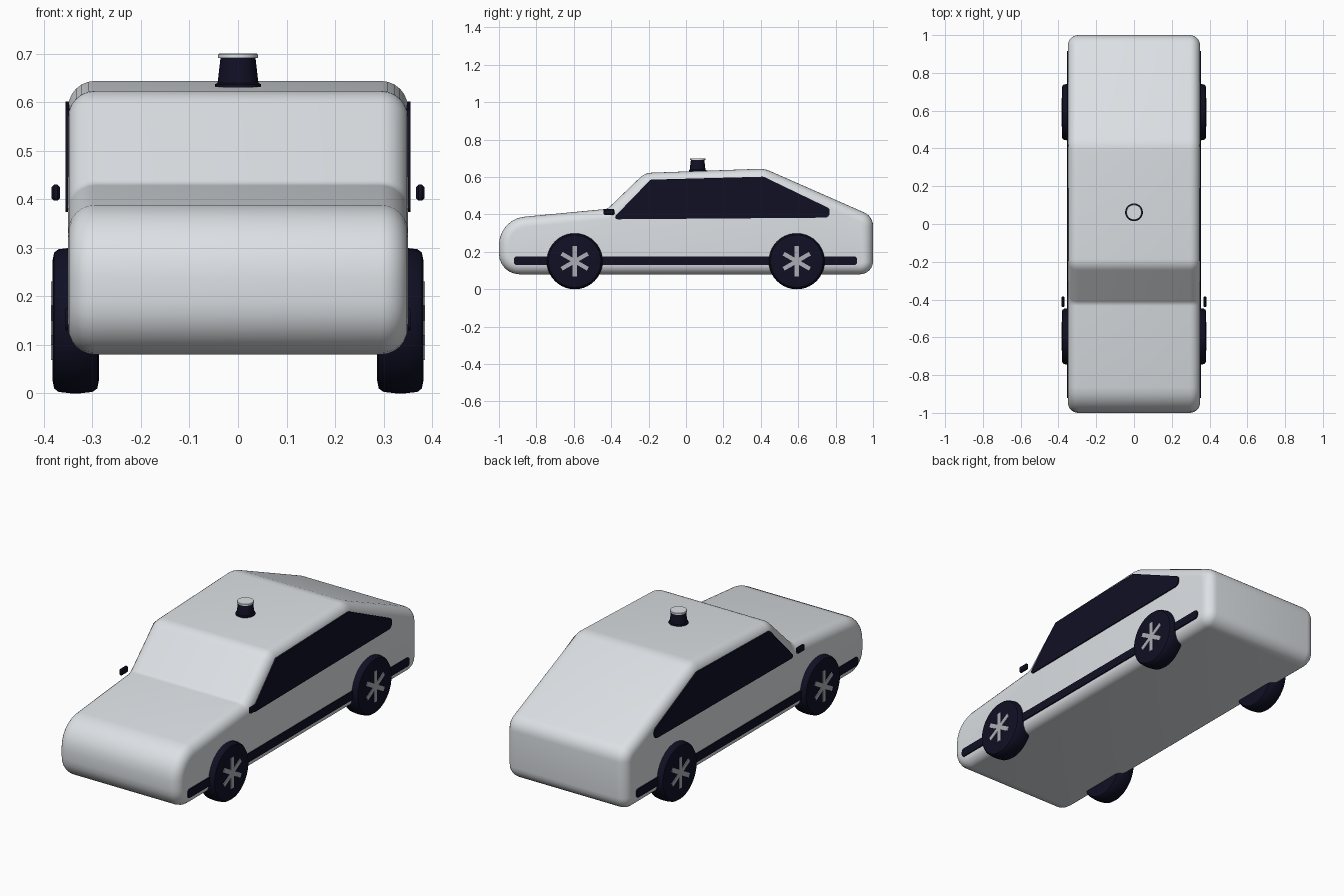
import bpy, bmesh, math
from mathutils import Vector, Matrix

if "Cube" in bpy.data.objects:
    bpy.data.objects.remove(bpy.data.objects["Cube"])


def material(name, rgb):
    m = bpy.data.materials.new(name)
    m.use_nodes = True
    m.diffuse_color = (*rgb, 1)
    node = next(n for n in m.node_tree.nodes if n.type == 'BSDF_PRINCIPLED')
    node.inputs["Base Color"].default_value = (*rgb, 1)
    return m


PAINT = material("pale grey paint", (0.72, 0.75, 0.78))
DARK = material("dark navy", (0.005, 0.005, 0.018))
METAL = material("spoke grey", (0.42, 0.42, 0.47))


def finish(name, bm, mat):
    bmesh.ops.recalc_face_normals(bm, faces=bm.faces)
    me = bpy.data.meshes.new(name)
    bm.to_mesh(me)
    bm.free()
    me.materials.append(mat)
    ob = bpy.data.objects.new(name, me)
    bpy.context.collection.objects.link(ob)
    bpy.ops.object.select_all(action='DESELECT')
    ob.select_set(True)
    bpy.context.view_layer.objects.active = ob
    bpy.ops.object.shade_smooth_by_angle(angle=math.radians(35))
    return ob


def rounded(corners, inset=0.0, steps=6):
    """Clockwise (y, z, radius) corners, moved inward and filleted."""
    pts = [Vector(c[:2]) for c in corners]
    out = []
    for i, p in enumerate(pts):
        a = (p - pts[i - 1]).normalized()
        b = (pts[(i + 1) % len(pts)] - p).normalized()
        turn = math.atan2(a.x * b.y - a.y * b.x, a.dot(b))
        na, nb = Vector((a.y, -a.x)), Vector((b.y, -b.x))
        bis = (na + nb).normalized() / math.cos(turn / 2)
        radius = corners[i][2] + (inset if turn > 0 else -inset)
        radius = max(radius, 0.004)
        side = 1 if turn < 0 else -1
        centre = p + bis * (inset + side * radius)
        for k in range(steps + 1):
            d = Matrix.Rotation(turn * k / steps, 2) @ na
            out.append(centre - d * radius * side)
    return out


def loft(rings):
    """Bridge (x, outline) rings and cap both ends."""
    bm = bmesh.new()
    loops = [[bm.verts.new((x, p.x, p.y)) for p in ring] for x, ring in rings]
    n = len(loops[0])
    for r, s in zip(loops, loops[1:]):
        for i in range(n):
            j = (i + 1) % n
            bm.faces.new((r[i], r[j], s[j], s[i]))
    bm.faces.new(loops[0])
    bm.faces.new(loops[-1])
    return bm


def lathe(name, profile, centre, axis, mat, sides=40):
    """Spin (radius, height) points about the x or z axis."""
    bm = bmesh.new()
    rings = []
    for r, h in profile:
        ring = []
        for k in range(sides):
            t = math.tau * k / sides
            c, s = r * math.cos(t), r * math.sin(t)
            offset = Vector((h, c, s) if axis == 'X' else (c, s, h))
            ring.append(bm.verts.new(Vector(centre) + offset))
        rings.append(ring)
    for a, b in zip(rings, rings[1:]):
        for i in range(sides):
            j = (i + 1) % sides
            bm.faces.new((a[i], a[j], b[j], b[i]))
    bm.faces.new(rings[0])
    bm.faces.new(rings[-1])
    return finish(name, bm, mat)


# Body shell: side profile with rounded flanks
HALF, EDGE = 0.35, 0.055
profile = [(-1, 0.08, 0.11), (-1, 0.375, 0.15), (-0.42, 0.43, 0.04),
           (-0.22, 0.622, 0.09), (0.42, 0.645, 0.14), (1, 0.39, 0.08), (1, 0.08, 0.07)]
angles = [math.pi / 2 * k / 6 for k in range(7)]
half = [(HALF - EDGE + EDGE * math.cos(a), rounded(profile, EDGE * (1 - math.sin(a))))
        for a in angles]
finish("body", loft(half + [(-x, ring) for x, ring in reversed(half)]), PAINT)

# Side details, repeated on both flanks
window = [(-0.395, 0.374, 0.012), (-0.19, 0.586, 0.02), (0.415, 0.602, 0.03),
          (0.768, 0.432, 0.02), (0.768, 0.383, 0.025)]
stripe = [(-0.92, 0.13, 0.015), (-0.92, 0.175, 0.015),
          (0.915, 0.175, 0.015), (0.915, 0.13, 0.015)]
mirror = [(-0.44, 0.397, 0.008), (-0.44, 0.43, 0.008),
          (-0.383, 0.43, 0.008), (-0.383, 0.397, 0.008)]
tyre = [(0.125, 0.287), (0.14, 0.29), (0.147, 0.30), (0.15, 0.325), (0.15, 0.345),
        (0.147, 0.37), (0.14, 0.379), (0.125, 0.382)]

for side, label in ((1, "left"), (-1, "right")):
    for part, outline, inner, outer in (("window", window, 0.325, 0.356),
                                        ("side_stripe", stripe, 0.34, 0.356)):
        ring = rounded(outline)
        finish(f"{label}_{part}", loft([(side * inner, ring), (side * outer, ring)]), DARK)

    slim, full = rounded(mirror, 0.005), rounded(mirror)
    finish(f"{label}_mirror", loft([(side * 0.367, slim), (side * 0.372, full),
                                    (side * 0.379, full), (side * 0.384, slim)]), DARK)

    for y, end in ((-0.595, "front"), (0.592, "rear")):
        centre = Vector((0, y, 0.15))
        lathe(f"{label}_{end}_wheel", [(r, side * x) for r, x in tyre], centre, 'X', DARK)
        # Three crossing bars make six spokes
        bm = bmesh.new()
        for k in range(3):
            place = (Matrix.Translation(centre + Vector((side * 0.382, 0, 0)))
                     @ Matrix.Rotation(k * math.pi / 3, 4, 'X')
                     @ Matrix.Diagonal((0.006, 0.022, 0.162, 1)))
            bmesh.ops.create_cube(bm, size=1, matrix=place)
        finish(f"{label}_{end}_spokes", bm, METAL)

# Roof beacon
lathe("beacon_base", [(0.047, 0.62), (0.047, 0.637), (0.042, 0.64), (0.036, 0.692)],
      (0, 0.062, 0), 'Z', DARK)
lathe("beacon_cap", [(0.041, 0.691), (0.041, 0.698), (0.039, 0.70)],
      (0, 0.062, 0), 'Z', PAINT)
